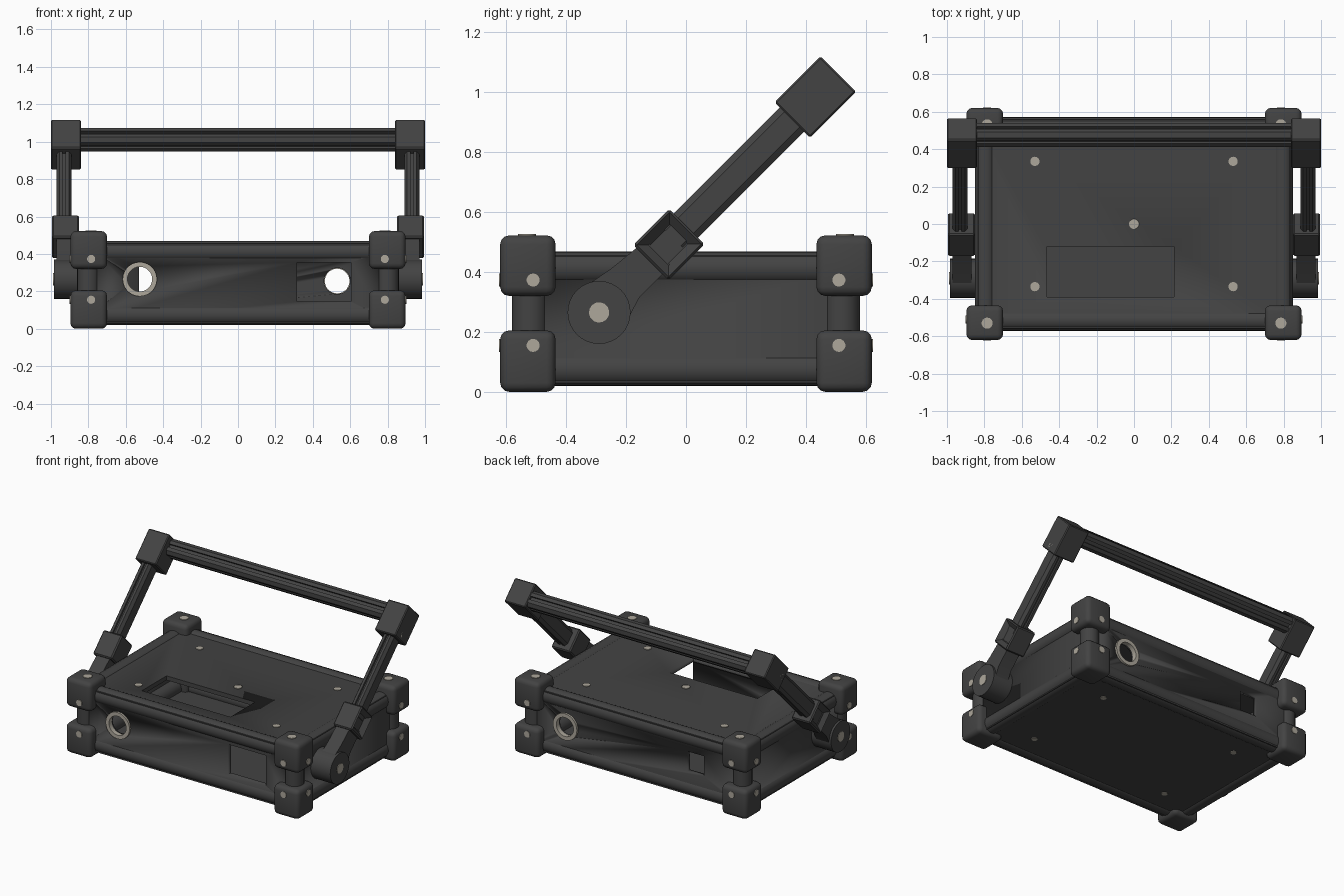
import bpy, bmesh, math
from mathutils import Matrix, Vector

if "Cube" in bpy.data.objects:
    bpy.data.objects.remove(bpy.data.objects["Cube"])


def material(name, rgb):
    m = bpy.data.materials.new(name)
    m.diffuse_color = (*rgb, 1)
    m.use_nodes = True
    m.node_tree.nodes["Principled BSDF"].inputs["Base Color"].default_value = m.diffuse_color
    return m


DARK = material("dark grey casing", (0.056, 0.056, 0.056))
LIGHT = material("pale metal", (0.42, 0.39, 0.33))


def finish(bm, name, mat=DARK, M=None):
    if M is not None:
        bm.transform(M)
    bmesh.ops.recalc_face_normals(bm, faces=bm.faces)
    me = bpy.data.meshes.new(name)
    bm.to_mesh(me)
    bm.free()
    me.materials.append(mat)
    me.shade_smooth()
    me.set_sharp_from_angle(angle=math.radians(32))
    ob = bpy.data.objects.new(name, me)
    bpy.context.collection.objects.link(ob)
    return ob


def box_bm(lo, hi, bevel=0, segments=3):
    bm = bmesh.new()
    lo, hi = Vector(lo), Vector(hi)
    size = Vector([abs(a) for a in hi - lo])
    bmesh.ops.create_cube(bm, size=1, matrix=Matrix.Translation((lo + hi) / 2) @ Matrix.Diagonal((*size, 1)))
    if bevel:
        bmesh.ops.bevel(bm, geom=bm.edges[:], offset=bevel, segments=segments, profile=0.5, affect='EDGES')
    return bm


def box(name, lo, hi, bevel=0, mat=DARK, M=None, segments=3):
    return finish(box_bm(lo, hi, bevel, segments), name, mat, M)


def rod(name, a, b, r, mat=DARK, n=20, M=None):
    a, b = Vector(a), Vector(b)
    bm = bmesh.new()
    T = Matrix.Translation((a + b) / 2) @ (b - a).to_track_quat('Z', 'Y').to_matrix().to_4x4()
    bmesh.ops.create_cone(bm, cap_ends=True, segments=n, radius1=r, radius2=r, depth=(b - a).length, matrix=T)
    return finish(bm, name, mat, M)


def prism(name, pts, vec, M=None):
    bm = bmesh.new()
    f = bm.faces.new([bm.verts.new(p) for p in pts])
    new = bmesh.ops.extrude_face_region(bm, geom=[f])["geom"]
    bmesh.ops.translate(bm, vec=vec, verts=[v for v in new if isinstance(v, bmesh.types.BMVert)])
    return finish(bm, name, DARK, M)


def screw(name, p, n, r=0.022, M=None):
    p, n = Vector(p), Vector(n)
    rod(name, p - n * 0.01, p + n * 0.004, r, LIGHT, 14, M)


def ring(name, x, y, z, depth, r0, r1):
    bm = bmesh.new()
    vs = [bm.verts.new((x + r, yy, z)) for r, yy in
          ((r0, y), (r1, y), (r1, y + depth), (r0, y + depth))]
    es = [bm.edges.new((vs[i], vs[(i + 1) % 4])) for i in range(4)]
    bmesh.ops.spin(bm, geom=vs + es, cent=(x, y, z), axis=(0, 1, 0), angle=2 * math.pi, steps=28)
    bmesh.ops.remove_doubles(bm, verts=bm.verts, dist=0.0005)
    finish(bm, name, LIGHT)


def slotted(h, c, g, d, sides):
    """Chamfered square section with grooves on the chosen sides."""
    out = []
    for k in range(4):
        side = [(h, -c), (h, -g), (h - d, -g), (h - d, g), (h, g), (h, c)] if k in sides else [(h, -c), (h, c)]
        co, si = round(math.cos(k * math.pi / 2)), round(math.sin(k * math.pi / 2))
        out += [(a * co - b * si, a * si + b * co) for a, b in side]
    return out


# Hollow case with its openings
case = box("case", (-0.835, -0.558, 0.03), (0.835, 0.558, 0.455))
cutters = [
    box("cavity_cutter", (-0.80, -0.525, 0.06), (0.80, 0.525, 0.425)),
    box("top_slot_cutter", (-0.465, -0.39, 0.40), (0.215, -0.12, 0.50)),
    box("front_window_cutter", (0.315, -0.62, 0.145), (0.605, -0.49, 0.355)),
    box("back_window_cutter", (-0.53, 0.49, 0.19), (-0.40, 0.62, 0.33)),
    rod("front_port_cutter", (-0.525, -0.62, 0.265), (-0.525, -0.49, 0.265), 0.07, n=28),
    rod("back_port_cutter", (0.53, 0.62, 0.255), (0.53, 0.49, 0.255), 0.07, n=28),
]
for sx in (-1, 1):
    for sy in (-1, 1):
        cutters.append(box("corner_cutter", (sx * 0.755, sy * 0.475, 0.10), (sx * 0.9, sy * 0.65, 0.40)))
for c in cutters:
    c.hide_render = True
    m = case.modifiers.new("cut", 'BOOLEAN')
    m.operation, m.solver, m.object = 'DIFFERENCE', 'EXACT', c
# bake the cuts and drop the cutters
bpy.context.view_layer.update()
baked = bpy.data.meshes.new_from_object(case.evaluated_get(bpy.context.evaluated_depsgraph_get()))
case.modifiers.clear()
case.data = baked
for c in cutters:
    bpy.data.objects.remove(c, do_unlink=True)

# Port rings
ring("front_port_ring", -0.525, -0.572, 0.265, 0.03, 0.066, 0.092)
ring("back_port_ring", 0.53, 0.542, 0.255, 0.03, 0.066, 0.092)

# Frame rails
for z in (0.075, 0.413):
    for s in (-1, 1):
        rod("long_rail", (-0.8, s * 0.515, z), (0.8, s * 0.515, z), 0.056)
        rod("side_rail", (s * 0.795, -0.52, z), (s * 0.795, 0.52, z), 0.056)

# Corner posts, rounded corner blocks and their screws
for sx in (-1, 1):
    for sy in (-1, 1):
        rod("corner_post", (sx * 0.8, sy * 0.52, 0.1), (sx * 0.8, sy * 0.52, 0.42), 0.06)
        for z0, z1, zs in ((0.0, 0.205, 0.155), (0.32, 0.522, 0.373)):
            box("corner_block", (sx * 0.70, sy * 0.435, z0), (sx * 0.896, sy * 0.62, z1), 0.03)
            screw("block_side_screw", (sx * 0.896, sy * 0.51, zs), (sx, 0, 0))
            screw("block_face_screw", (sx * 0.785, sy * 0.62, zs), (0, sy, 0))
        screw("block_top_screw", (sx * 0.785, sy * 0.53, 0.522), (0, 0, 1), 0.03)
        screw("lid_screw", (sx * 0.53, sy * 0.335, 0.455), (0, 0, 1), 0.025)
        screw("base_screw", (sx * 0.53, sy * 0.335, 0.03), (0, 0, -1), 0.02)
screw("lid_centre_screw", (0, 0, 0.455), (0, 0, 1), 0.027)

# Handle, built along local y and tilted 45 degrees at the pivot
H = Matrix.Translation((0, -0.29, 0.265)) @ Matrix.Rotation(math.radians(45), 4, 'X')
for s in (-1, 1):
    rod("pivot_hub", (s * 0.82, 0, 0), (s * 0.985, 0, 0), 0.105, n=32, M=H)
    screw("pivot_bolt", (s * 0.985, 0, 0), (s, 0, 0), 0.034, H)
    neck = [(0, -0.10), (0.13, -0.06), (0.28, -0.06), (0.28, 0.06), (0.13, 0.075), (0, 0.10)]
    prism("handle_neck", [(s * 0.87, u, v) for u, v in neck], (s * 0.1, 0, 0), H)

    # clamp with a recess in its outer face
    bm = box_bm((s * 0.85, 0.24, -0.088), (s * 0.995, 0.41, 0.078), 0.008, 1)
    face = max(bm.faces, key=lambda f: f.normal.x * s)
    bmesh.ops.inset_individual(bm, faces=[face], thickness=0.045)
    bmesh.ops.translate(bm, vec=(-s * 0.03, 0, 0), verts=face.verts)
    finish(bm, "handle_clamp", DARK, H)

    sec = slotted(0.057, 0.036, 0.011, 0.015, (1, 3))
    prism("handle_arm", [(s * 0.93 + a * 0.7, 0.35, b) for a, b in sec], (0, 0.62, 0), H)
    box("handle_corner", (s * 0.84, 0.91, -0.086), (s * 1.0, 1.127, 0.082), 0.006, M=H, segments=1)
    screw("handle_corner_screw", (s * 0.996, 0.951, 0.003), (s, 0, 0), 0.021, H)

sec = slotted(0.055, 0.034, 0.011, 0.018, (0, 1, 2, 3))
prism("handle_grip", [(-0.88, 1.068 + a, -0.015 + b) for a, b in sec], (1.76, 0, 0), H)
